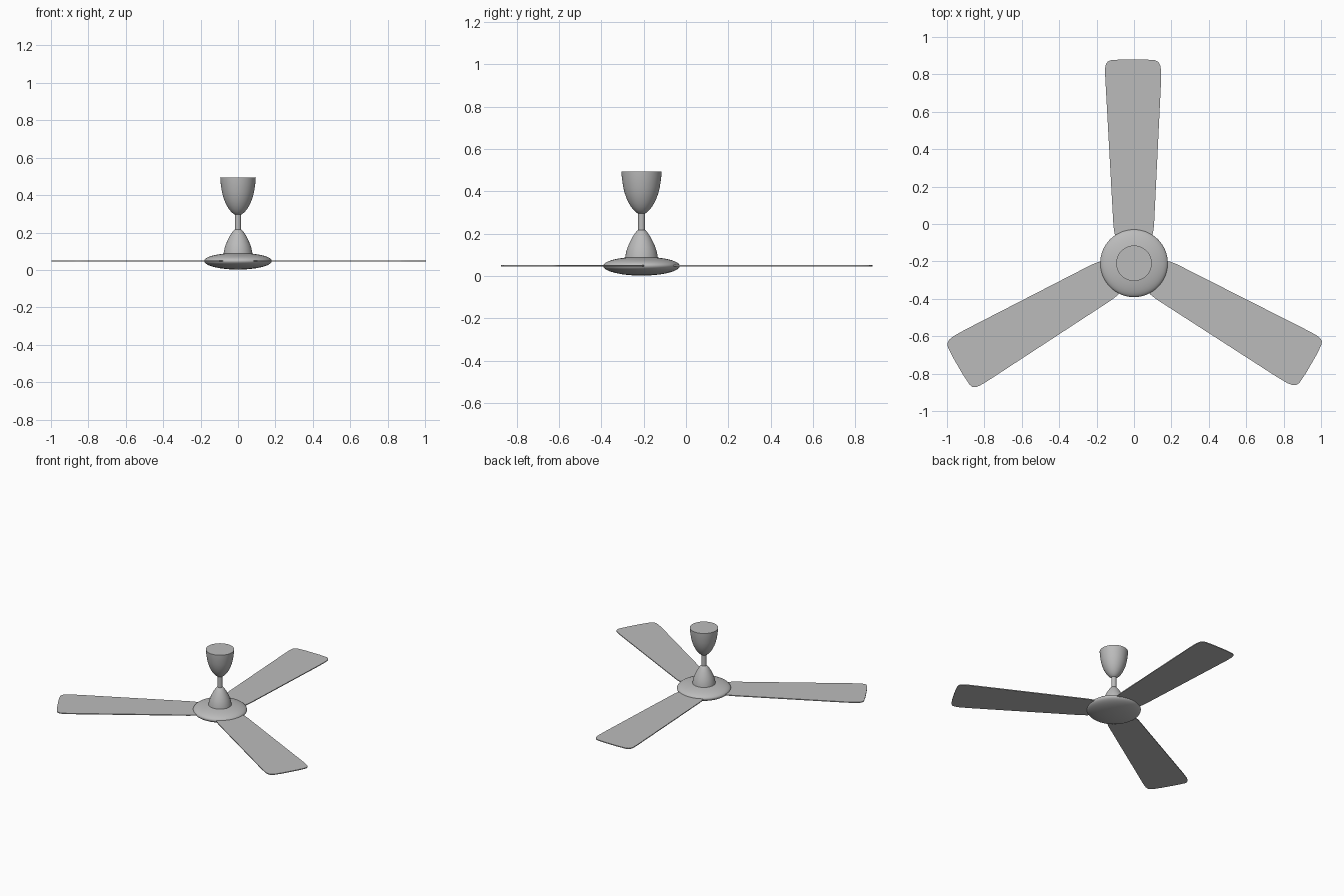
import bpy, bmesh, math
from mathutils import Matrix

if "Cube" in bpy.data.objects:
    bpy.data.objects.remove(bpy.data.objects["Cube"])

HUB_Y = -0.21      # the motor axis sits off centre so the three blades are centred
BLADE_Z = 0.048

grey = bpy.data.materials.new("light grey")
grey.diffuse_color = (0.5, 0.5, 0.5, 1)
grey.use_nodes = True
grey.node_tree.nodes["Principled BSDF"].inputs["Base Color"].default_value = grey.diffuse_color


def finish(name, bm, angle=35):
    bmesh.ops.recalc_face_normals(bm, faces=bm.faces)
    mesh = bpy.data.meshes.new(name)
    bm.to_mesh(mesh)
    bm.free()
    mesh.materials.append(grey)
    obj = bpy.data.objects.new(name, mesh)
    bpy.context.collection.objects.link(obj)
    obj.location.y = HUB_Y
    bpy.context.view_layer.objects.active = obj
    obj.select_set(True)
    bpy.ops.object.shade_smooth_by_angle(angle=math.radians(angle))
    obj.select_set(False)
    return obj


def lathe(name, profile, segments=64):
    """Revolve (radius, z) points around the motor axis and close both ends."""
    bm = bmesh.new()
    rings = []
    for r, z in profile:
        rings.append([bm.verts.new((r * math.cos(2 * math.pi * i / segments),
                                    r * math.sin(2 * math.pi * i / segments), z))
                      for i in range(segments)])
    for a, b in zip(rings, rings[1:]):
        for i in range(segments):
            j = (i + 1) % segments
            bm.faces.new((a[i], a[j], b[j], b[i]))
    bm.faces.new(rings[0][::-1])
    bm.faces.new(rings[-1])
    return finish(name, bm)


# Motor disc: flattened ellipsoid, slightly deeper below the rim
disc = []
for k in range(1, 24):
    t = -math.pi / 2 + math.pi * k / 24
    disc.append((0.181 * math.cos(t),
                 BLADE_Z + (0.046 if t < 0 else 0.043) * math.sin(t)))
disc.insert(0, (0.004, 0.002))
lathe("motor_disc", disc)

# Bell-shaped cover above the motor
lathe("motor_cover", [(0.078, 0.080), (0.076, 0.095), (0.072, 0.115),
                      (0.065, 0.137), (0.055, 0.160), (0.043, 0.183),
                      (0.031, 0.202), (0.021, 0.214), (0.016, 0.217)])

# Hanging rod
lathe("down_rod", [(0.0165, 0.20), (0.0165, 0.31)], 32)

# Ceiling cup
lathe("ceiling_cup", [(0.014, 0.294), (0.022, 0.298), (0.036, 0.310),
                      (0.049, 0.326), (0.060, 0.344), (0.070, 0.365),
                      (0.079, 0.390), (0.086, 0.418), (0.091, 0.450),
                      (0.094, 0.475), (0.095, 0.494)])

# Three thin tapered blades with rounded tips
outline = [(-0.085, 0.12), (-0.104, 0.16), (-0.110, 0.20),
           (-0.154, 1.00), (-0.154, 1.045), (-0.150, 1.065), (-0.140, 1.079),
           (-0.122, 1.086), (-0.060, 1.090), (0.050, 1.090),
           (0.110, 1.086), (0.130, 1.077), (0.140, 1.060), (0.145, 1.030),
           (0.144, 0.96), (0.107, 0.20), (0.101, 0.16), (0.085, 0.12)]
for n in range(3):
    bm = bmesh.new()
    face = bm.faces.new([bm.verts.new((x, r, BLADE_Z - 0.003)) for x, r in outline])
    ext = bmesh.ops.extrude_face_region(bm, geom=[face])
    for v in ext["geom"]:
        if isinstance(v, bmesh.types.BMVert):
            v.co.z += 0.006
    bm.transform(Matrix.Rotation(math.radians(120 * n), 4, 'Z'))
    finish(f"blade_{n + 1}", bm)
